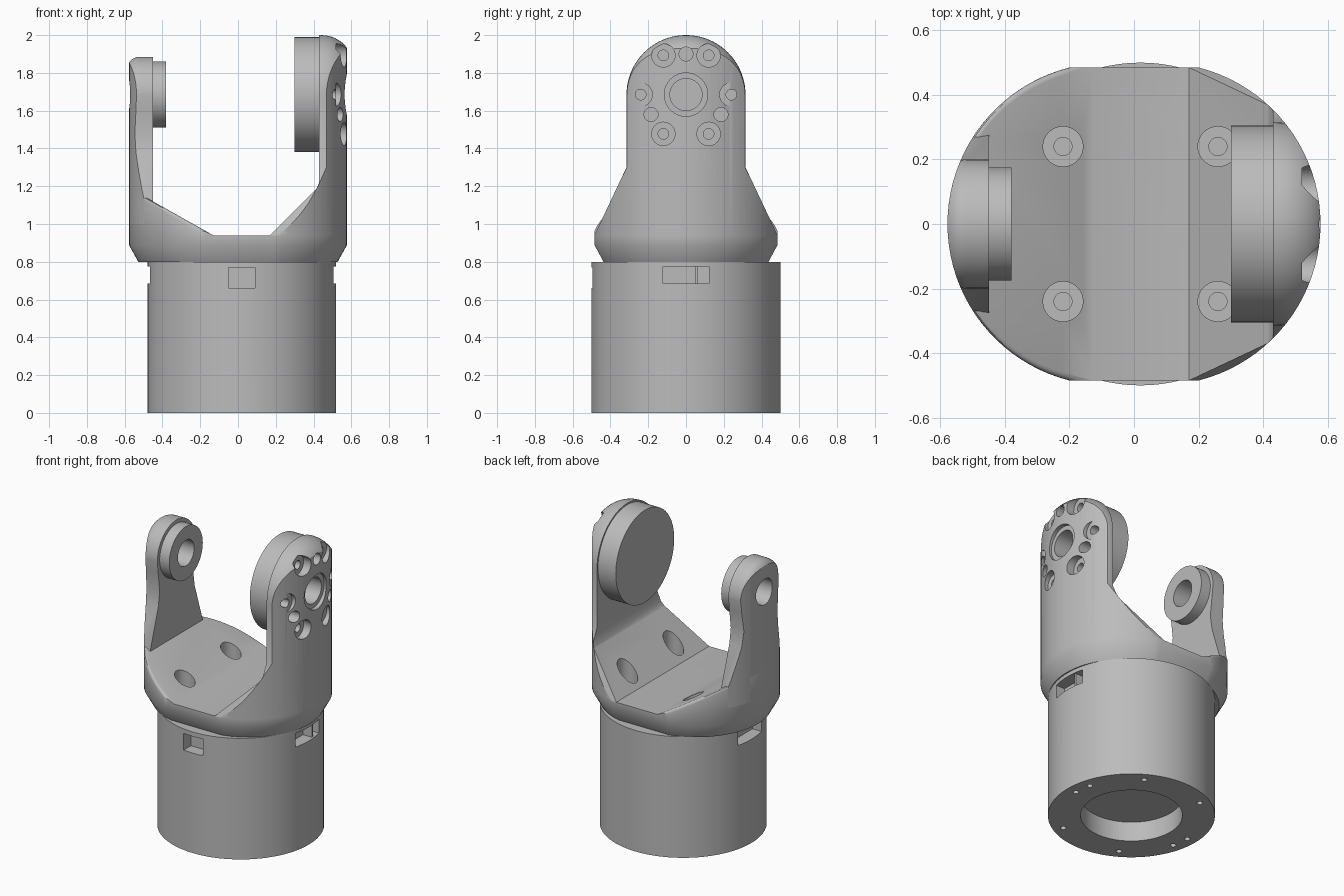
import bpy, bmesh
from math import sin, cos, pi, radians
from mathutils import Matrix, Vector

if "Cube" in bpy.data.objects:
    bpy.data.objects.remove(bpy.data.objects["Cube"])

grey = bpy.data.materials.new("machined grey")
grey.use_nodes = True
GREY = (0.5, 0.5, 0.5, 1)
grey.diffuse_color = GREY
grey.node_tree.nodes["Principled BSDF"].inputs["Base Color"].default_value = GREY

PIVOT = 1.685


def finish(bm, name):
    bmesh.ops.recalc_face_normals(bm, faces=bm.faces)
    mesh = bpy.data.meshes.new(name)
    bm.to_mesh(mesh)
    bm.free()
    mesh.materials.append(grey)
    obj = bpy.data.objects.new(name, mesh)
    bpy.context.collection.objects.link(obj)
    return obj


def loft(name, rings):
    """Skin closed rings of equal length and cap both ends."""
    bm = bmesh.new()
    loops = [[bm.verts.new(p) for p in ring] for ring in rings]
    n = len(loops[0])
    for a, b in zip(loops, loops[1:]):
        for i in range(n):
            j = (i + 1) % n
            bm.faces.new((a[i], a[j], b[j], b[i]))
    bm.faces.new(loops[0])
    bm.faces.new(loops[-1])
    return finish(bm, name)


def rods(name, axis, items, segments=32):
    """Cylinders along X or Z; items are (a, b, radius, start, end)."""
    bm = bmesh.new()
    for a, b, r, lo, hi in items:
        mid = (lo + hi) / 2
        if axis == "X":
            m = Matrix.Translation((mid, a, b)) @ Matrix.Rotation(pi / 2, 4, "Y")
        else:
            m = Matrix.Translation((a, b, mid))
        bmesh.ops.create_cone(bm, cap_ends=True, segments=segments, radius1=r,
                              radius2=r, depth=hi - lo, matrix=m)
    return finish(bm, name)


def boxes(name, items):
    bm = bmesh.new()
    for centre, size in items:
        m = Matrix.Translation(centre) @ Matrix.Diagonal((*size, 1))
        bmesh.ops.create_cube(bm, size=1, matrix=m)
    return finish(bm, name)


def boolean(obj, cutter, operation="DIFFERENCE"):
    bpy.context.view_layer.objects.active = obj
    mod = obj.modifiers.new("cut", "BOOLEAN")
    mod.object, mod.operation, mod.solver = cutter, operation, "EXACT"
    bpy.ops.object.modifier_apply(modifier=mod.name)
    bpy.data.objects.remove(cutter)


def yoke_blank(name):
    """Rounded oblong column with a chamfered foot."""
    def ring(r, z):
        arc = [radians(-76 + 152 * i / 40) for i in range(41)]
        right = [(0.078 + r * cos(t), r * sin(t), z) for t in arc]
        return right + [(-x, -y, z) for x, y, z in right]
    return loft(name, [ring(0.45, 0.8), ring(0.5, 0.89), ring(0.5, 2.2)])


def prism_y(name, points):
    return loft(name, [[(x, y, z) for x, z in points] for y in (-0.8, 0.8)])


def arm_ring(x, r, side):
    """Arched arm outline; side lists the (y, z) points below the arch."""
    arch = [(x, r * cos(pi * i / 40), PIVOT + r * sin(pi * i / 40)) for i in range(41)]
    return (arch + [(x, -y, z) for y, z in side]
            + [(x, y, z) for y, z in reversed(side)])


# Base cylinder with bottom recess, bolt holes and side windows
CX = 0.02
base = rods("base_cylinder", "Z", [(CX, 0, 0.5, 0, 0.8)], 96)
boolean(base, rods("recess", "Z", [(CX, 0, 0.305, -0.1, 0.13)], 64))
angles = [0, 60, 120, 180, 240, 300, 15, 195]
boolean(base, rods("bolt_holes", "Z", [
    (CX + 0.435 * cos(radians(a)), 0.435 * sin(radians(a)), 0.018, -0.1, 0.08)
    for a in angles], 16))
boolean(base, boxes("windows", [
    ((CX + 0.5, 0, 0.73), (0.16, 0.245, 0.09)),
    ((CX - 0.5, 0, 0.73), (0.16, 0.245, 0.09)),
    ((CX, -0.5, 0.715), (0.14, 0.16, 0.11))]))
divider = boxes("window_divider", [((CX + 0.45, 0.055, 0.73), (0.07, 0.012, 0.09))])

# Yoke foot with a sloping left shoulder
yoke = yoke_blank("yoke_base")
boolean(yoke, prism_y("foot_shape", [(-0.7, 0.7), (0.7, 0.7), (0.7, 0.94),
                                     (-0.13, 0.94), (-0.7, 1.26)]), "INTERSECT")

# Round the outer rim of the shoulder
bm = bmesh.new()
bm.from_mesh(yoke.data)
bm.normal_update()
rim = []
for e in bm.edges:
    if len(e.link_faces) == 2 and max(v.co.x for v in e.verts) < -0.13:
        up = sorted(f.normal.z for f in e.link_faces)
        if up[0] < 0.1 and up[1] > 0.7 and min(v.co.z for v in e.verts) > 0.93:
            rim.append(e)
bmesh.ops.bevel(bm, geom=rim, offset=0.03, segments=4, profile=0.5,
                affect="EDGES", clamp_overlap=True)
bm.to_mesh(yoke.data)
bm.free()

# Right arm: broad tapered plate with a rounded outer crown
steps = [i / 10 * pi / 2 for i in range(11)]
rings = [(0.1, 0.315)] + [(0.44 + 0.16 * sin(t), 0.315 - 0.14 * (1 - cos(t)))
                          for t in steps]
right_arm = loft("right_arm", [arm_ring(x, r, [(r, 1.3), (0.485, 0.94)])
                               for x, r in rings])
boolean(right_arm, yoke_blank("blank"), "INTERSECT")
boolean(right_arm, prism_y("gap", [(-0.1, 0.9), (0.13, 0.9), (0.415, 1.185),
                                   (0.43, 1.22), (0.43, 2.3), (-0.1, 2.3)]))

# Hub bore, screw counterbores and pin holes in the right arm
ring6 = [(0.24 * cos(radians(a)), PIVOT + 0.24 * sin(radians(a)))
         for a in range(0, 360, 60)]
pins = [(0, 1.9), (0.185, 1.58), (-0.185, 1.58)]
boolean(right_arm, rods("counterbores", "X",
                        [(y, z, 0.062, 0.52, 0.8) for y, z in ring6]
                        + [(0, PIVOT, 0.115, 0.55, 0.8)]))
boolean(right_arm, rods("bores", "X",
                        [(y, z, 0.028, 0.4, 0.75) for y, z in ring6]
                        + [(y, z, 0.037, 0.46, 0.75) for y, z in pins]
                        + [(0, PIVOT, 0.085, 0.4, 0.75)]))

# Left arm: narrow necked lug
rings = [(-0.45, 0.2)] + [(-0.52 - 0.07 * sin(t), 0.2 - 0.07 * (1 - cos(t)))
                          for t in steps]
left_arm = loft("left_arm", [
    arm_ring(x, r, [(min(r, 0.19), 1.6), (0.175, 1.48), (0.19, 1.38),
                    (0.275, 1.12), (0.275, 1.0)]) for x, r in rings])
boolean(left_arm, yoke_blank("blank"), "INTERSECT")

# Pivot discs
right_disc = rods("right_disc", "X", [(0, PIVOT, 0.305, 0.3, 0.43)], 80)
left_disc = rods("left_disc", "X", [(0, PIVOT, 0.175, -0.45, -0.38)], 64)
for part in (left_arm, left_disc):
    boolean(part, rods("pivot_bore", "X", [(0, PIVOT, 0.085, -0.8, -0.2)], 48))

# Floor screws sunk through the yoke
floor = [(x, y) for x in (-0.22, 0.26) for y in (-0.24, 0.24)]
for part in (yoke, right_arm):
    boolean(part, rods("screw_heads", "Z", [(x, y, 0.062, 0.9, 1.13) for x, y in floor]))
boolean(yoke, rods("screw_shanks", "Z", [(x, y, 0.028, 0.83, 1.13) for x, y in floor]))

# Smooth curved walls, keep machined edges crisp
for obj in (base, divider, yoke, right_arm, left_arm, right_disc, left_disc):
    bpy.ops.object.select_all(action="DESELECT")
    obj.select_set(True)
    bpy.context.view_layer.objects.active = obj
    bpy.ops.object.shade_smooth_by_angle(angle=radians(30))
